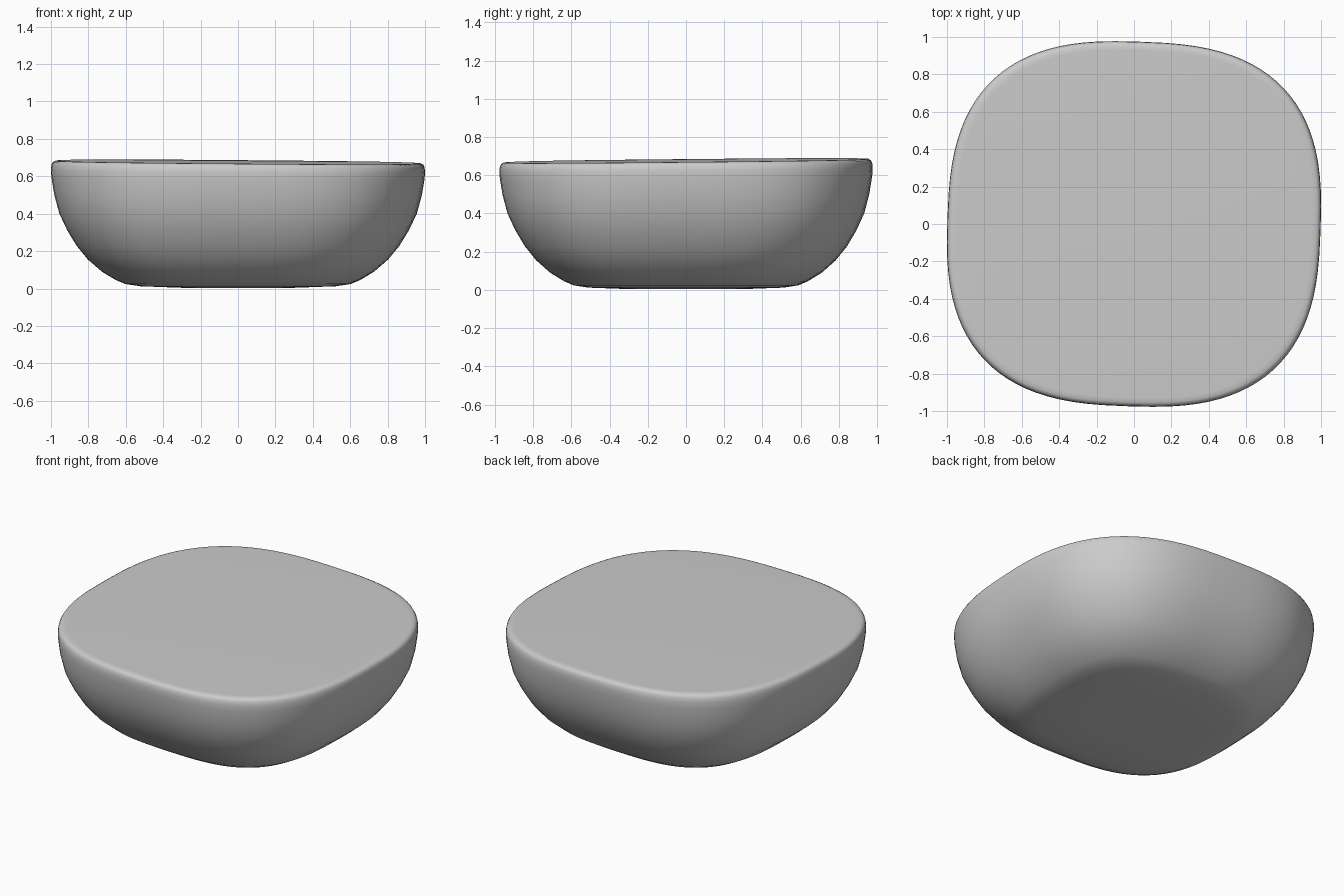
import bpy, bmesh, math
from mathutils import Vector

cube = bpy.data.objects.get("Cube")
if cube:
    bpy.data.objects.remove(cube, do_unlink=True)

SIDES = 96
TWIST = math.radians(-2)   # slight turn of the outline
DEPTH = 0.977

# Half width and height from base to rim
PROFILE = [(0.3, 0.004), (0.52, 0.012), (0.6, 0.024), (0.65, 0.045),
           (0.725, 0.09), (0.8, 0.155), (0.86, 0.228), (0.91, 0.31),
           (0.953, 0.4), (0.98, 0.5), (0.995, 0.59), (0.998, 0.63),
           (0.995, 0.655), (0.988, 0.669), (0.975, 0.676), (0.95, 0.677)]


def signed_power(v, power):
    return math.copysign(abs(v) ** power, v)


def outline_point(i, radius, z):
    a = 2 * math.pi * i / SIDES
    # superellipse outline, a little squarer near the base
    power = 2 / (2.68 + 0.3 * (1 - z / 0.68))
    px, py = signed_power(math.cos(a), power), signed_power(math.sin(a), power)
    x = radius * (px * math.cos(TWIST) - py * math.sin(TWIST))
    y = radius * (px * math.sin(TWIST) + py * math.cos(TWIST)) * DEPTH
    # the flat top tilts gently up towards the back and right
    tilt = (z / 0.677) ** 3
    return Vector((x, y, z + tilt * (0.01 * y - 0.008 * x)))


# Rounded body lofted from rings, closed by flat caps
bm = bmesh.new()
rings = [[bm.verts.new(outline_point(i, r, z)) for i in range(SIDES)]
         for r, z in PROFILE]
for low, high in zip(rings, rings[1:]):
    for i in range(SIDES):
        j = (i + 1) % SIDES
        bm.faces.new((low[i], low[j], high[j], high[i]))
bm.faces.new(rings[-1])
bm.faces.new(reversed(rings[0]))
bmesh.ops.recalc_face_normals(bm, faces=bm.faces)
mesh = bpy.data.meshes.new("rounded_body")
bm.to_mesh(mesh)
bm.free()
body = bpy.data.objects.new("rounded_body", mesh)
bpy.context.collection.objects.link(body)

# Plain grey
grey = bpy.data.materials.new("plain grey")
grey.use_nodes = True
colour = (0.6, 0.6, 0.6, 1)
grey.diffuse_color = colour
grey.node_tree.nodes["Principled BSDF"].inputs["Base Color"].default_value = colour
mesh.materials.append(grey)

bpy.ops.object.select_all(action="DESELECT")
body.select_set(True)
bpy.context.view_layer.objects.active = body
bpy.ops.object.shade_smooth_by_angle(angle=math.radians(40))
